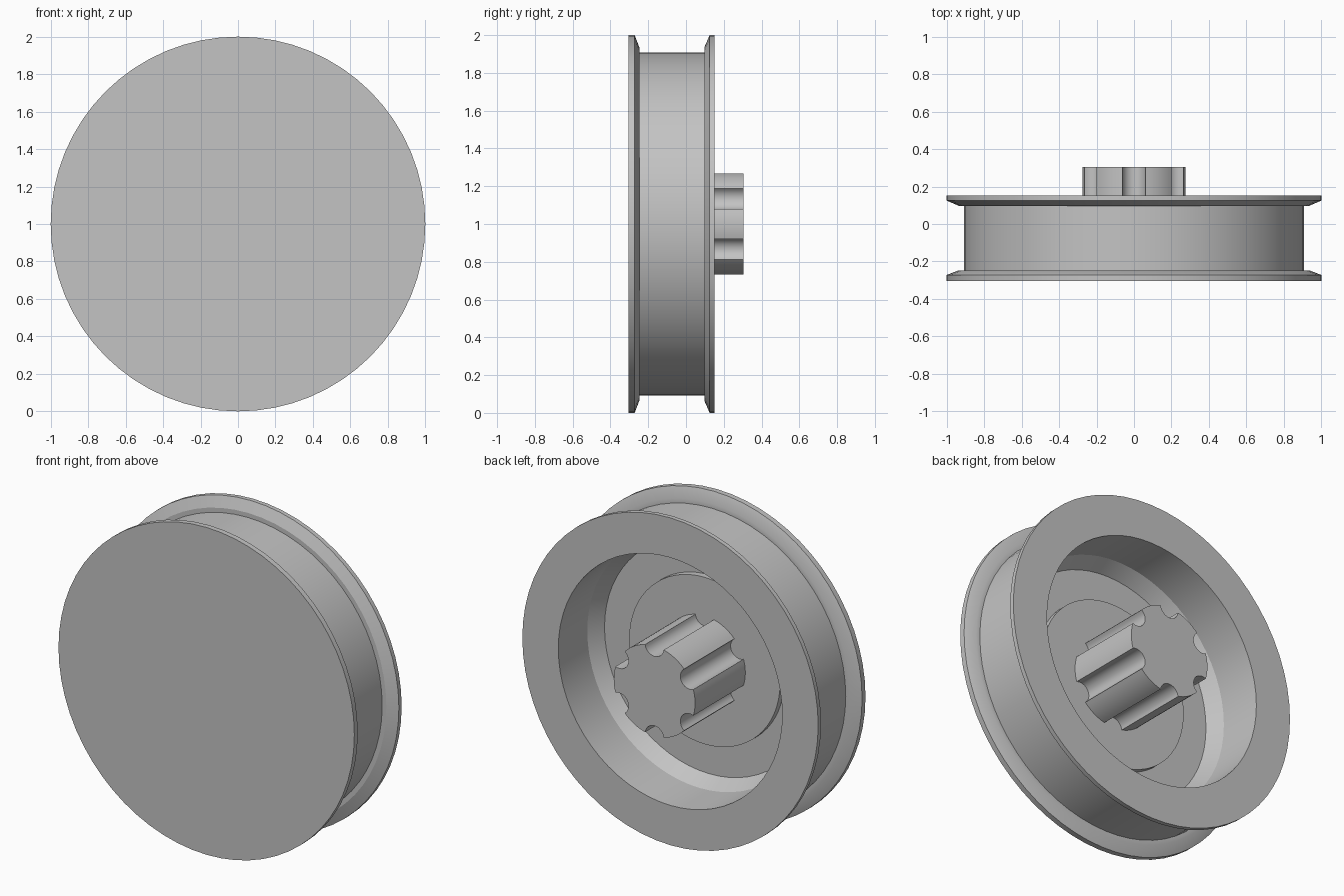
import bpy, bmesh
from math import cos, sin, pi, asin, radians
from mathutils import Matrix, Vector

default = bpy.data.objects.get("Cube")
if default:
    bpy.data.objects.remove(default, do_unlink=True)

SEGMENTS = 64
CENTRE_Z = 1.0

grey = bpy.data.materials.new("plain grey")
grey.use_nodes = True
colour = (0.55, 0.55, 0.55, 1.0)
grey.diffuse_color = colour
grey.node_tree.nodes["Principled BSDF"].inputs["Base Color"].default_value = colour


def finish(bm, name):
    """Turn a bmesh into a named, shaded object at axle height."""
    bmesh.ops.recalc_face_normals(bm, faces=bm.faces)
    mesh = bpy.data.meshes.new(name)
    bm.to_mesh(mesh)
    bm.free()
    obj = bpy.data.objects.new(name, mesh)
    obj.location.z = CENTRE_Z
    mesh.materials.append(grey)
    bpy.context.collection.objects.link(obj)
    bpy.ops.object.select_all(action='DESELECT')
    obj.select_set(True)
    bpy.context.view_layer.objects.active = obj
    bpy.ops.object.shade_smooth_by_angle(angle=radians(22))
    return obj


def lathe(name, profile):
    """Revolve (radius, y) points around the y axis."""
    bm = bmesh.new()
    verts = [bm.verts.new((r, y, 0)) for r, y in profile]
    edges = [bm.edges.new(pair) for pair in zip(verts, verts[1:])]
    bmesh.ops.spin(bm, geom=verts + edges, cent=(0, 0, 0), axis=(0, 1, 0),
                   angle=2 * pi, steps=SEGMENTS, use_duplicate=False)
    bmesh.ops.remove_doubles(bm, verts=bm.verts, dist=0.0001)
    return finish(bm, name)


# Wheel: closed front disc, grooved tread between flanges, hollow back, raised boss
FLOOR, BOSS = -0.22, -0.18
lathe("wheel", [
    (0, -0.305), (1, -0.305), (1, -0.272), (0.935, -0.247), (0.907, -0.247),
    (0.907, 0.097), (0.935, 0.097), (1, 0.125), (1, 0.152),
    (0.757, 0.152), (0.757, -0.128), (0.705, FLOOR),
    (0.51, FLOOR), (0.51, BOSS), (0, BOSS)])


# Splined hub: round shaft with six half-round grooves
HUB_R, GROOVE_R, GROOVES = 0.275, 0.063, 6
half = 2 * asin(GROOVE_R / (2 * HUB_R))
sweep = pi / 2 - half / 2
step = 2 * pi / GROOVES
outline = []
for k in range(GROOVES):
    a = pi / 2 + k * step
    out = Vector((cos(a), 0, sin(a)))
    side = Vector((-sin(a), 0, cos(a)))
    for i in range(13):
        t = sweep * (i / 6 - 1)
        outline.append(out * (HUB_R - GROOVE_R * cos(t)) + side * GROOVE_R * sin(t))
    for i in range(1, 8):
        b = a + half + (step - 2 * half) * i / 8
        outline.append(Vector((cos(b), 0, sin(b))) * HUB_R)

bm = bmesh.new()
base = bm.faces.new([bm.verts.new(p + Vector((0, BOSS - 0.01, 0))) for p in outline])
top = bmesh.ops.extrude_face_region(bm, geom=[base])["geom"]
bmesh.ops.translate(bm, verts=[v for v in top if isinstance(v, bmesh.types.BMVert)],
                    vec=(0, 0.305 - BOSS + 0.01, 0))
finish(bm, "splined_hub")
